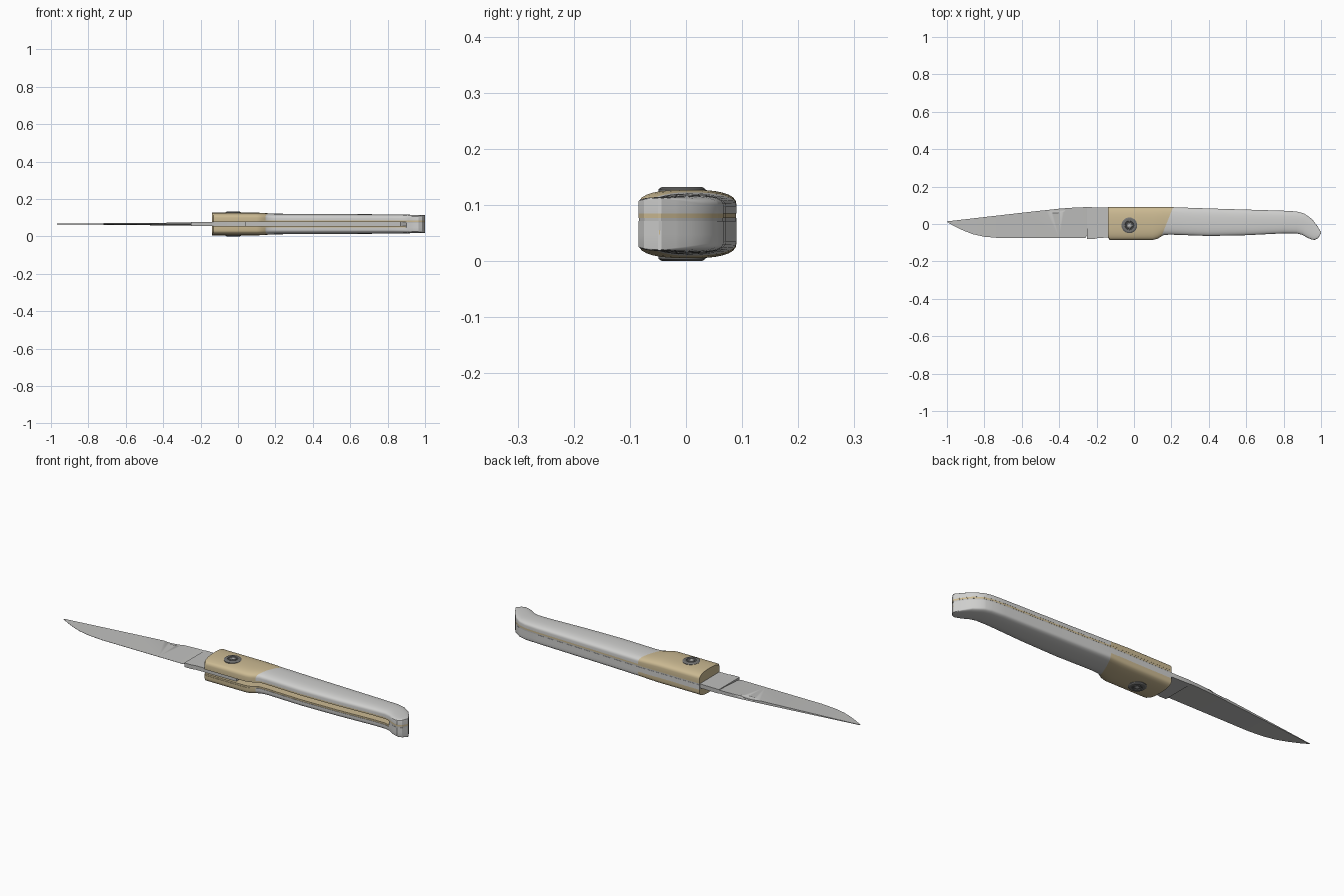
import bpy, bmesh, math
from mathutils import Vector

cube = bpy.data.objects.get("Cube")
if cube:
    bpy.data.objects.remove(cube, do_unlink=True)

MID = 0.066  # height of the knife's middle plane


def material(name, rgb):
    m = bpy.data.materials.new(name)
    m.use_nodes = True
    m.diffuse_color = (*rgb, 1)
    m.node_tree.nodes["Principled BSDF"].inputs["Base Color"].default_value = (*rgb, 1)
    return m


STEEL = material("steel grey", (0.52, 0.52, 0.51))
SCALE = material("pale grey", (0.62, 0.62, 0.61))
BRASS = material("brass tan", (0.60, 0.49, 0.29))
DARK = material("dark pivot grey", (0.17, 0.17, 0.165))


def finish(bm, name, mats, angle=30):
    bmesh.ops.recalc_face_normals(bm, faces=bm.faces[:])
    me = bpy.data.meshes.new(name)
    bm.to_mesh(me)
    bm.free()
    ob = bpy.data.objects.new(name, me)
    bpy.context.collection.objects.link(ob)
    for m in mats:
        me.materials.append(m)
    bpy.ops.object.select_all(action='DESELECT')
    ob.select_set(True)
    bpy.context.view_layer.objects.active = ob
    bpy.ops.object.shade_smooth_by_angle(angle=math.radians(angle))
    return ob


def loft(rings):
    """Closed rings of equal length joined in sequence and capped."""
    bm = bmesh.new()
    vs = [[bm.verts.new(p) for p in r] for r in rings]
    n = len(rings[0])
    for a, b in zip(vs, vs[1:]):
        for i in range(n):
            j = (i + 1) % n
            bm.faces.new((a[i], a[j], b[j], b[i]))
    bm.faces.new(vs[0])
    bm.faces.new(vs[-1])
    return bm


def slab(name, outline, z0, z1, mat):
    bm = loft([[(x, y, z) for x, y in outline] for z in (z0, z1)])
    return finish(bm, name, [mat])


def sample(points, x):
    for (x0, y0), (x1, y1) in zip(points, points[1:]):
        if x <= x1:
            return y0 + (y1 - y0) * max(0, x - x0) / (x1 - x0)
    return points[-1][1]


# Handle edges seen from above, and half thickness along the length
belly = [(-.14, -.072), (-.13, -.085), (.1, -.085), (.125, -.079), (.16, -.058), (.2, -.057),
         (.4, -.064), (.6, -.06), (.8, -.05), (.87, -.05), (.9, -.058), (.93, -.075),
         (.95, -.083), (.965, -.085), (.985, -.075), (1, -.05)]
back = [(-.14, .09), (.2, .09), (.4, .083), (.8, .071), (.87, .067), (.91, .056),
        (.95, .028), (.98, -.01), (1, -.044)]
crown = [(-.14, .061), (.1, .061), (.2, .055), (.6, .053), (.87, .051), (1, .047)]
side = [(-.14, .034), (.1, .034), (.2, .031), (.85, .031), (.95, .036), (1, .045)]
xs = sorted({x for x, _ in belly + back} | {.3, .5, .7})


def scale_half(name, sign):
    rings = []
    for x in xs:
        y0, y1 = sample(belly, x), sample(back, x)
        h, e = sample(crown, x), sample(side, x)
        ring = [(x, y0, MID + sign * .019)]
        for k in range(17):
            u = -math.cos(math.pi * k / 16)
            z = e + (h - e) * max(0, 1 - abs(u) ** 2.5) ** .4
            ring.append((x, (y0 + y1) / 2 + u * (y1 - y0) / 2, MID + sign * z))
        ring.append((x, y1, MID + sign * .019))
        rings.append(ring)
    bm = loft(rings)
    # slanted joint between the bolster and the grip
    co, no = Vector((.185, .03, 0)), Vector((1, -.4, 0)).normalized()
    bmesh.ops.bisect_plane(bm, geom=bm.verts[:] + bm.edges[:] + bm.faces[:],
                           plane_co=co, plane_no=no)
    for f in bm.faces:
        f.material_index = int((f.calc_center_median() - co).dot(no) < 0)
    return finish(bm, name, [SCALE, BRASS])


def strip(inset, depth=None):
    """Handle outline, optionally kept to a band along the back."""
    upper = [(x, sample(back, x) - inset) for x in xs]
    lower = []
    for x in xs:
        y = sample(belly, x) + inset
        if depth and x < .9:
            y = sample(back, x) - depth
        lower.append((x, y))
    return lower + upper[::-1]


for sign, label in ((1, "upper"), (-1, "lower")):
    scale_half(label + "_handle_scale", sign)
    a, b = sorted((MID + sign * .011, MID + sign * .0195))
    slab(label + "_liner", strip(.0005 if sign > 0 else .002), a, b, BRASS)

# Back spring, with the slot left open along the belly
slab("back_spring", strip(.001, .07), MID - .0112, MID + .0112, STEEL)
slab("lower_back_spacer", strip(0, .02), MID - .02, MID + .005, SCALE)

# Blade: flat ground from the spine down to the edge
edge = [(-1, .011), (-.96, -.012), (-.91, -.036), (-.86, -.055), (-.8, -.068),
        (-.72, -.075), (-.26, -.075), (-.25, -.06)]
spine = [(-1, .014), (-.8, .037), (-.6, .06), (-.4, .082), (-.3, .089), (-.25, .09)]
rings = []
for x in sorted({x for x, _ in edge + spine}):
    t = .001 + .0075 * min(1, (x + 1) / .7)
    y0, y1 = sample(edge, x), sample(spine, x)
    rings.append([(x, y0, MID - .0006), (x, y1, MID - t), (x, y1, MID + t), (x, y0, MID + .0006)])
blade = finish(loft(rings), "blade", [STEEL])

# Thumbnail groove cut into the upper face near the spine
bm = bmesh.new()
bmesh.ops.create_uvsphere(bm, u_segments=24, v_segments=12, radius=1)
cutter = finish(bm, "nail_groove_cutter", [STEEL])
cutter.scale = (.055, .017, .006)
cutter.location = (-.42, .075, MID + .0085)
cutter.hide_render = True
cutter.hide_set(True)
mod = blade.modifiers.new("nail_groove", 'BOOLEAN')
mod.operation = 'DIFFERENCE'
mod.object = cutter

# Thick blade root and tang inside the slot
slab("blade_root", [(-.25, -.079), (-.21, -.079), (-.19, -.074), (.04, -.07), (.04, .02),
                    (-.14, .088), (-.25, .09)], MID - .0105, MID + .0105, STEEL)


# Pivot: chamfered disc with a star socket on each face
def star(r0, r1, z, n=12):
    return [((r0 if i % 2 else r1) * math.cos(math.tau * i / n),
             (r0 if i % 2 else r1) * math.sin(math.tau * i / n), z) for i in range(n)]


def circle(r, z):
    return star(r, r, z, 36)


for sign, label in ((1, "upper"), (-1, "lower")):
    bm = loft([circle(r, MID + sign * z) for r, z in
               ((.042, .045), (.042, .062), (.036, .066), (.024, .066), (.022, .063),
                (.018, .063), (.016, .0655))])
    finish(bm, label + "_pivot_disc", [DARK]).location = (-.025, -.007, 0)
    bm = loft([star(.006, .011, MID + sign * z) for z in (.06, .066)])
    finish(bm, label + "_pivot_star", [STEEL]).location = (-.025, -.007, 0)
